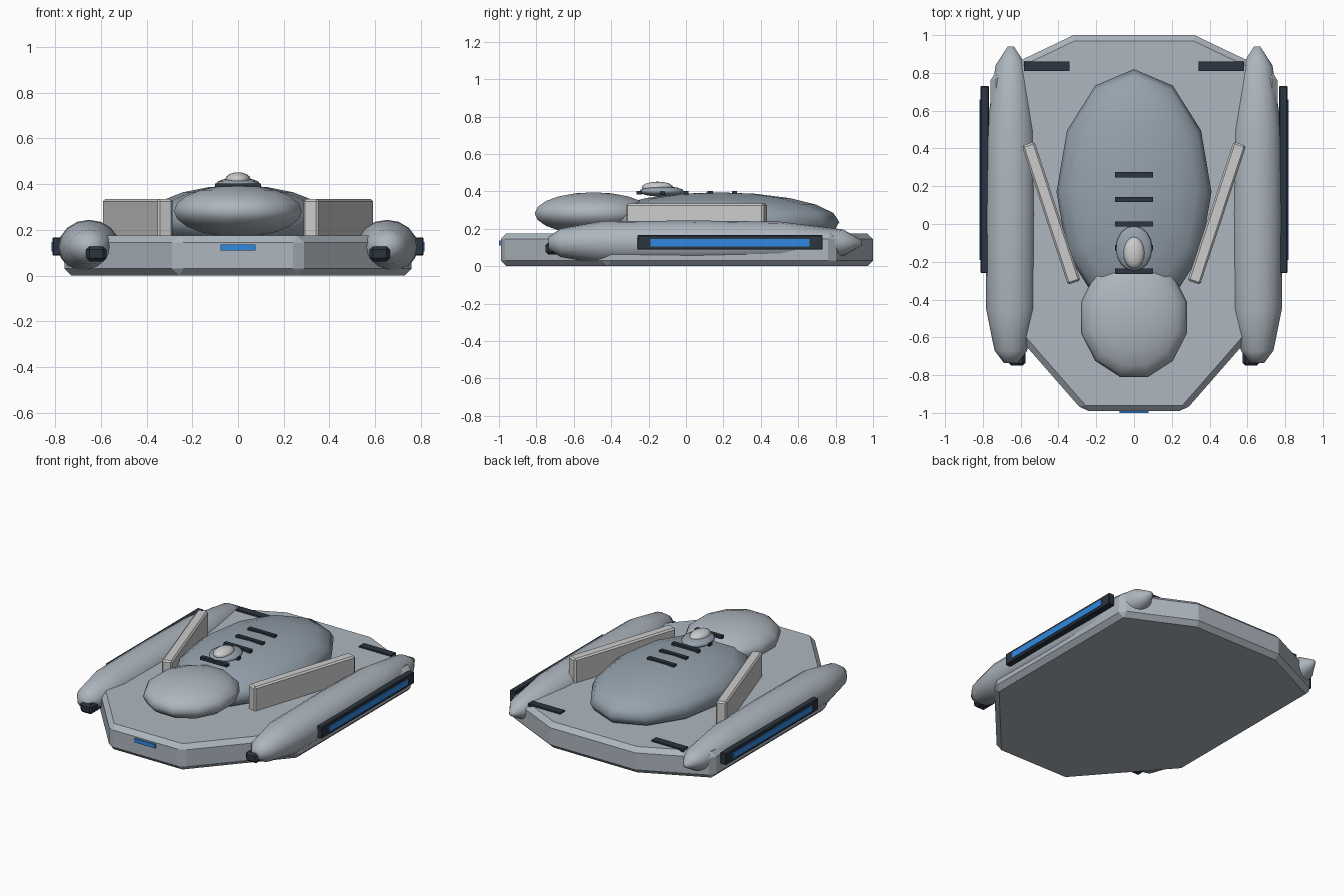
import bpy, bmesh, math
from mathutils import Matrix, Vector

if "Cube" in bpy.data.objects:
    bpy.data.objects.remove(bpy.data.objects["Cube"])


def material(name, rgb):
    m = bpy.data.materials.new(name)
    m.diffuse_color = (*rgb, 1)
    m.use_nodes = True
    m.node_tree.nodes["Principled BSDF"].inputs["Base Color"].default_value = m.diffuse_color
    return m


HULL = material("hull_grey", (0.42, 0.47, 0.52))
DOME = material("slate_grey", (0.30, 0.36, 0.42))
PALE = material("pale_grey", (0.52, 0.53, 0.52))
DARK = material("dark_trim", (0.025, 0.035, 0.05))
BLUE = material("blue_light", (0.03, 0.25, 0.75))


def finish(name, bm, mat, smooth=False, bevel=0):
    bmesh.ops.recalc_face_normals(bm, faces=bm.faces)
    me = bpy.data.meshes.new(name)
    bm.to_mesh(me)
    bm.free()
    me.materials.append(mat)
    for p in me.polygons:
        p.use_smooth = smooth
    ob = bpy.data.objects.new(name, me)
    bpy.context.collection.objects.link(ob)
    if bevel:
        b = ob.modifiers.new("bevel", "BEVEL")
        b.width, b.segments = bevel, 1
    return ob


def box(name, centre, size, mat, bevel=0, turn=0):
    bm = bmesh.new()
    bmesh.ops.create_cube(bm, size=1, matrix=Matrix.Translation(centre)
                          @ Matrix.Rotation(turn, 4, 'Z') @ Matrix.Diagonal((*size, 1)))
    return finish(name, bm, mat, bevel=bevel)


def ellipsoid(name, centre, radii, mat, seg=12, rings=8, turn=0):
    bm = bmesh.new()
    bmesh.ops.create_uvsphere(bm, u_segments=seg, v_segments=rings, radius=1,
                              matrix=Matrix.Translation(centre) @ Matrix.Diagonal((*radii, 1))
                              @ Matrix.Rotation(turn, 4, 'Z'))
    return finish(name, bm, mat, smooth=True)


def pod(name, side):
    # lofted elliptical rings along y: (y, radius factor)
    stations = [(-0.735, 0.28), (-0.67, 0.64), (-0.45, 0.97), (0.05, 1.0),
                (0.5, 0.95), (0.84, 0.6), (0.94, 0.12)]
    n = 16
    bm = bmesh.new()
    rings = []
    for y, f in stations:
        rings.append([bm.verts.new((side * 0.652 + 0.135 * f * math.cos(a), y,
                                    0.125 + 0.119 * f * math.sin(a)))
                      for a in (2 * math.pi * i / n for i in range(n))])
    for r, s in zip(rings, rings[1:]):
        for i in range(n):
            bm.faces.new((r[i], r[(i + 1) % n], s[(i + 1) % n], s[i]))
    bm.faces.new(rings[0])
    bm.faces.new(rings[-1])
    return finish(name, bm, HULL, smooth=True)


# Hull: chamfered plate with eight-sided outline
half = [(0.27, -0.99), (0.76, -0.43), (0.76, 0.79), (0.32, 1.0)]
outline = half + [(-x, y) for x, y in reversed(half)]
bm = bmesh.new()
base = bm.faces.new([bm.verts.new((x, y, 0)) for x, y in outline])
top = bmesh.ops.extrude_face_region(bm, geom=[base])
bmesh.ops.translate(bm, vec=(0, 0, 0.175),
                    verts=[v for v in top["geom"] if isinstance(v, bmesh.types.BMVert)])
# keep a bottom cap
if not any(all(v.co.z < 0.01 for v in f.verts) for f in bm.faces):
    bm.faces.new([v for v in bm.verts if v.co.z < 0.01])
finish("hull", bm, HULL, bevel=0.03)

# Central body, front canopy and top turret
ellipsoid("central_dome", (0, 0.17, 0.235), (0.41, 0.65, 0.16), DOME, 12, 10)
ellipsoid("front_canopy", (0, -0.495, 0.282), (0.29, 0.325, 0.113), HULL, 12, 10, math.radians(15))
ellipsoid("turret_base", (0, -0.13, 0.4), (0.097, 0.12, 0.028), DOME, 16, 8)
ellipsoid("turret_cap", (0, -0.152, 0.42), (0.056, 0.085, 0.032), PALE, 16, 8)

# Dark ribs along the dome, following its slight curve
for i, y in enumerate((-0.25, -0.125, 0.0, 0.13, 0.26)):
    box(f"dome_rib_{i}", (0, y, 0.393), (0.2, 0.028, 0.02), DARK)

# Mirrored parts
for side, label in ((-1, "left"), (1, "right")):
    pod(f"{label}_pod", side)
    box(f"{label}_pod_trim", (side * 0.79, 0.235, 0.127), (0.044, 0.99, 0.078), DARK, 0.004)
    box(f"{label}_pod_light", (side * 0.8, 0.235, 0.126), (0.034, 0.85, 0.04), BLUE)
    box(f"{label}_pod_nozzle", (side * 0.62, -0.69, 0.095), (0.09, 0.12, 0.066), DARK, 0.015)
    a, b = Vector((side * 0.56, 0.425)), Vector((side * 0.317, -0.31))
    d = a - b
    mid = (a + b) / 2
    box(f"{label}_fin", (mid.x, mid.y, 0.25), (0.07, d.length, 0.17), PALE, 0.01,
        math.atan2(-d.x, d.y))
    box(f"{label}_rear_vent", (side * 0.462, 0.835, 0.175), (0.24, 0.05, 0.02), DARK)

# Front marker light
box("front_light", (0, -0.99, 0.123), (0.155, 0.02, 0.026), BLUE)
